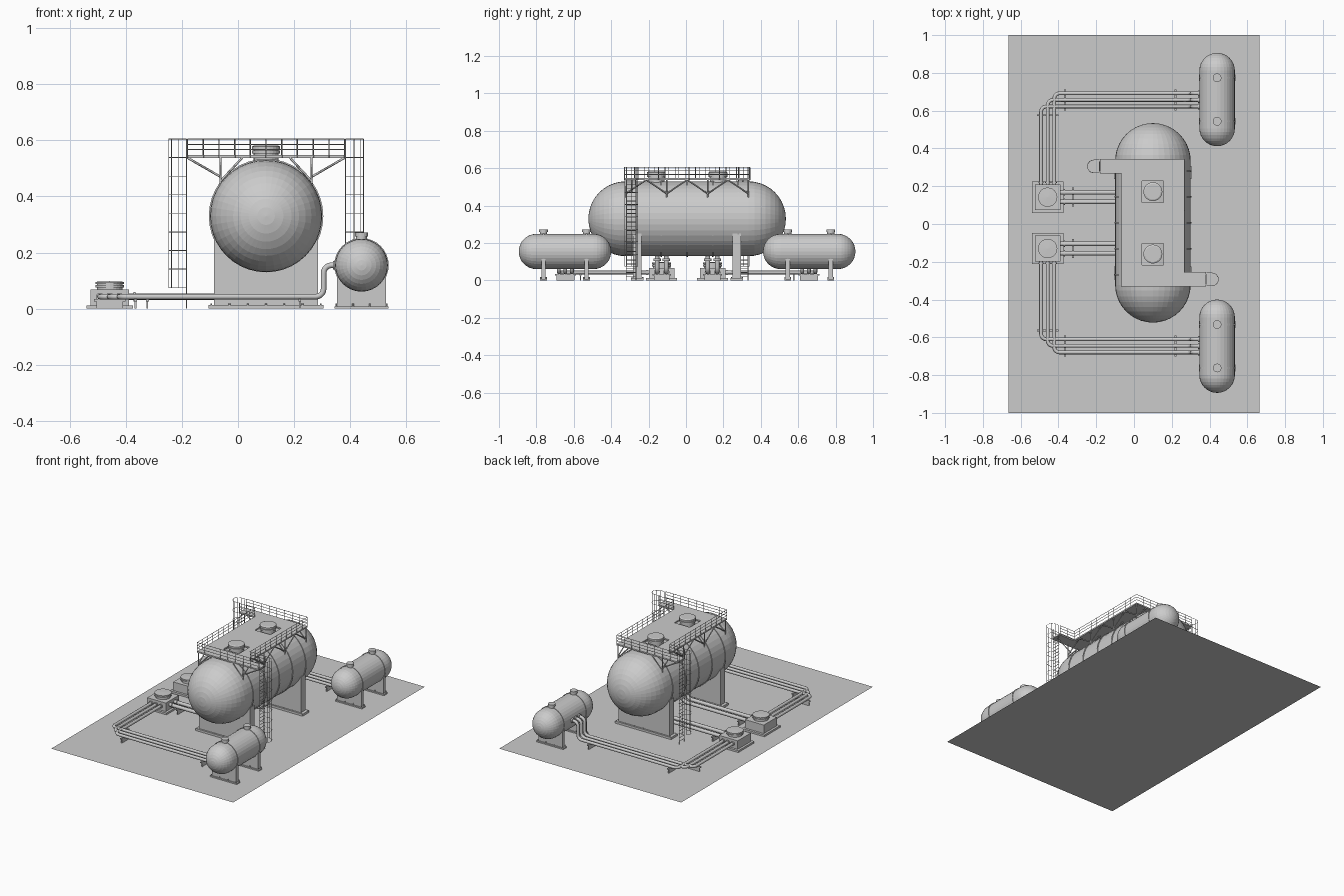
import bpy, bmesh
from math import sin, cos, pi, sqrt
from mathutils import Vector, Matrix

if "Cube" in bpy.data.objects:
    bpy.data.objects.remove(bpy.data.objects["Cube"])

YC = 0.006   # mirror plane of the plant
TX = 0.1     # main tank axis x


def finish(name, bm):
    bmesh.ops.recalc_face_normals(bm, faces=bm.faces)
    me = bpy.data.meshes.new(name)
    bm.to_mesh(me)
    bm.free()
    ob = bpy.data.objects.new(name, me)
    bpy.context.collection.objects.link(ob)
    return ob


def boxes(name, items):
    """items: (x0, x1, y0, y1, z0, z1)"""
    bm = bmesh.new()
    for x0, x1, y0, y1, z0, z1 in items:
        m = Matrix.Translation(((x0+x1)/2, (y0+y1)/2, (z0+z1)/2)) @ Matrix.Diagonal((x1-x0, y1-y0, z1-z0, 1))
        bmesh.ops.create_cube(bm, size=1, matrix=m)
    return finish(name, bm)


def lathe(name, profile, center, axis='Z', segs=24):
    """profile: (radius, distance along axis)"""
    bm = bmesh.new()
    rings = []
    for r, t in profile:
        ring = []
        for i in range(segs if r > 1e-5 else 1):
            a = 2*pi*i/segs
            c, s = r*cos(a), r*sin(a)
            p = {'Z': (c, s, t), 'Y': (c, t, s), 'X': (t, c, s)}[axis]
            ring.append(bm.verts.new(Vector(p) + Vector(center)))
        rings.append(ring)
    for A, B in zip(rings, rings[1:]):
        for i in range(segs):
            j = (i+1) % segs
            f = [A[i % len(A)], A[j % len(A)], B[j % len(B)], B[i % len(B)]]
            bm.faces.new(list(dict.fromkeys(f)))
    return finish(name, bm)


def tubes(name, paths, r, res=0):
    """Round bars along polylines, turned into one mesh."""
    cu = bpy.data.curves.new(name, 'CURVE')
    cu.dimensions = '3D'
    cu.bevel_depth, cu.bevel_resolution, cu.use_fill_caps = r, res, True
    for path in paths:
        sp = cu.splines.new('POLY')
        sp.points.add(len(path)-1)
        for p, q in zip(sp.points, path):
            p.co = (*q, 1)
    ob = bpy.data.objects.new(name, cu)
    bpy.context.collection.objects.link(ob)
    bpy.ops.object.select_all(action='DESELECT')
    ob.select_set(True)
    bpy.context.view_layer.objects.active = ob
    bpy.ops.object.convert(target='MESH')
    return ob


def fillet(path, r, n=5):
    """Round the right-angled corners of a path."""
    pts = [Vector(p) for p in path]
    out = [pts[0]]
    for a, b, c in zip(pts, pts[1:], pts[2:]):
        u, v = (a-b).normalized(), (c-b).normalized()
        o = b + (u+v)*r
        out += [o - v*r*cos(pi/2*k/n) - u*r*sin(pi/2*k/n) for k in range(n+1)]
    return out + [pts[-1]]


def capsule(name, center, r, half, segs, rings):
    a = [pi/2*k/rings for k in range(rings+1)]
    prof = [(r*sin(t), -half - r*cos(t)) for t in a]
    prof += [(r*cos(t), half + r*sin(t)) for t in a]
    return lathe(name, prof, center, 'Y', segs)


def band(name, center, r, w, segs):
    lathe(name, [(r-.006, -w), (r, -w), (r, w), (r-.006, w)], center, 'Y', segs)


def saddle(name, x, y, hw, hy, ztop, pw, py, pz):
    boxes(name, [(x-hw, x+hw, y-hy, y+hy, pz, ztop), (x-pw, x+pw, y-py, y+py, 0, pz)])


# concrete pad
bm = bmesh.new()
bmesh.ops.create_grid(bm, x_segments=1, y_segments=1, size=1, matrix=Matrix.Diagonal((.665, 1, 1, 1)))
finish("ground_pad", bm)

# main tank with bands
capsule("main_tank", (TX, YC, .33), .2, .328, 40, 10)
for k in range(-2, 3):
    band("main_tank_band", (TX, YC + k*.137, .33), .204, .004, 40)

# walkway: half sizes, hatch openings left free
PX, PY, HY, HO = .167, .336, .165, .057
PZ0, PZ1, RZ = .538, .547, .605
slabs = [(TX-PX, TX+PX, YC+a, YC+b, PZ0, PZ1) for a, b in
         ((-PY, -HY-HO), (-HY+HO, HY-HO), (HY+HO, PY))]
for s in (1, -1):
    slabs += [(TX-PX, TX-HO, YC+s*HY-HO, YC+s*HY+HO, PZ0, PZ1),
              (TX+HO, TX+PX, YC+s*HY-HO, YC+s*HY+HO, PZ0, PZ1)]
EX, EY = .28, .262
slabs += [(TX-EX, TX-PX, YC+EY, YC+PY, PZ0, PZ1), (TX+PX, TX+EX, YC-PY, YC-EY, PZ0, PZ1)]
boxes("walkway_deck", slabs)

rails, posts, frame, ladder, cage = [], [], [], [], []
for s in (1, -1):
    def P(x, y, z):   # half-turn symmetry of the walkway
        return (TX + s*x, YC + s*y, z)

    # guard rail: inner gate side, long side, end side
    line = [(-EX, EY), (-PX, EY), (-PX, -PY), (EX, -PY)]
    for z in (.567, .586, RZ):
        rails.append([P(x, y, z) for x, y in line])
    for (x0, y0), (x1, y1) in zip(line, line[1:]):
        n = max(2, round(sqrt((x1-x0)**2+(y1-y0)**2)/.055))
        posts += [[P(x0+(x1-x0)*k/n, y0+(y1-y0)*k/n, z) for z in (PZ0, RZ)] for k in range(n+1)]

    # walkway supports and diagonal braces
    ys = (-.328, -.109, .109, .328)
    for y in ys:
        frame.append([P(-PX+.005, y, .43), P(-PX+.005, y, PZ0)])
        frame.append([P(-PX+.005, y, .455), P(-.085, y, PZ0)])
    for a, b in zip(ys, ys[1:]):
        m = (a+b)/2
        frame += [[P(-PX+.005, a, .465), P(-PX+.005, m, PZ0)], [P(-PX+.005, b, .465), P(-PX+.005, m, PZ0)]]
    frame.append([P(-PX+.005, EY+.035, .47), P(-EX, EY+.035, PZ0)])

    # ladder with safety cage
    ly, lw, lx, cr = (EY+PY)/2, .026, -EX-.003, .034
    for d in (-lw, lw):
        ladder.append([P(lx, ly+d, 0), P(lx, ly+d, RZ)])
    for k in range(24):
        z = .02 + k*.0225
        ladder.append([P(lx, ly-lw, z), P(lx, ly+lw, z)])
    arc = [(lx, -cr)] + [(lx-.03-cr*sin(pi*k/8), -cr*cos(pi*k/8)) for k in range(9)] + [(lx, cr)]
    for k in range(9):
        z = .075 + k*(RZ-.075)/8
        cage.append([P(x, ly+y, z) for x, y in arc])
    for i in (1, 3, 5, 7, 9):
        x, y = arc[i]
        cage.append([P(x, ly+y, .075), P(x, ly+y, RZ)])
tubes("guard_rails", rails, .0018)
tubes("guard_posts", posts, .0018)
tubes("walkway_frame", frame, .004)
tubes("ladders", ladder, .002)
tubes("ladder_cages", cage, .0014)

# everything mirrored front to back
pipes, tank_pipes, stands, bolts = [], [], [], []
for s in (1, -1):
    # main saddle
    saddle("main_saddle", TX, YC+s*.266, .185, .023, .25, .205, .034, .014)
    bolts += [(TX+k*.065, YC+s*.266+d) for k in (-3, -2, -1, 0, 1, 2, 3) for d in (-.029, .029)]

    # manhole on top
    lathe("manhole", [(0, .5), (.044, .5), (.044, .553), (.05, .553), (.05, .564), (.044, .564),
                      (.044, .567), (.05, .567), (.05, .578), (.042, .582), (0, .582)], (TX, YC+s*HY, 0))

    # small tank, bands, nozzles, saddles
    sx, sy, sz = .44, YC+s*.653, .155
    capsule("small_tank", (sx, sy, sz), .094, .153, 32, 8)
    for d in (-.115, .115):
        saddle("small_saddle", sx, sy+d, .088, .011, .115, .097, .018, .008)
        bolts += [(sx+k*.03, sy+d+e) for k in (-3, -1, 1, 3) for e in (-.0145, .0145)]
        band("small_tank_band", (sx, sy+d, sz), .097, .005, 32)
        lathe("small_nozzle", [(.019, .23), (.019, .258), (.023, .258), (.023, .272), (0, .272)],
              (sx, sy+d, 0), segs=16)

    # pump pit with lid
    px, py = -.457, YC+s*.136
    boxes("pump_pit", [(px-.083, px+.083, py-.083, py+.083, 0, .012),
                       (px-.068, px+.068, py-.068, py+.068, .012, .068)])
    lathe("pump_lid", [(.046, .06), (.046, .076), (.051, .076), (.051, .085), (.046, .085), (.046, .088),
                       (.051, .088), (.051, .096), (0, .098)], (px, py, 0))

    # pipes from pump pit to small tank
    for k in (-1, 0, 1):
        x, y = px - k*.035, YC + s*(.651 - k*.035)
        pipes.append(fillet([(x, py+s*.05, .043), (x, y, .043), (.305, y, .043), (.305, y, .155), (.37, y, .155)], .028))
        lathe("pipe_flange", [(0, -.004), (.016, -.004), (.016, .004), (0, .004)], (.342, y, .155), 'X', 16)
        lathe("pipe_collar", [(0, -.003), (.014, -.003), (.014, .003), (0, .003)], (x, py+s*.078, .043), 'Y', 16)

    # pipes from pump pit to main tank
    for d in (-.025, .025):
        tank_pipes.append(fillet([(px+.05, py+d, .043), (TX, py+d, .043), (TX, py+d, .15)], .03))
        lathe("tank_flange", [(0, .105), (.02, .105), (.02, .118), (0, .118)], (TX, py+d, 0), segs=16)
        lathe("tank_collar", [(0, -.003), (.017, -.003), (.017, .003), (0, .003)], (px+.088, py+d, .043), 'X', 16)

    # pipe stands: cross bar and short wall
    for x, y, w in ((-.365, YC+s*.651, .056), (.22, YC+s*.651, .056), (-.323, py, .05)):
        stands += [(x-.005, x+.005, y-w, y+w, .026, .034), (x-.003, x+.003, y-w+.008, y+w-.008, 0, .026)]
    y = YC + s*.57
    stands += [(px-.056, px+.056, y-.005, y+.005, .026, .034), (px-.048, px+.048, y-.003, y+.003, 0, .026)]
tubes("transfer_pipes", pipes, .01, 2)
tubes("main_tank_pipes", tank_pipes, .012, 2)
boxes("pipe_stands", stands)

# anchor bolts
tubes("anchor_bolts", [[(x, y, 0), (x, y, .018)] for x, y in bolts], .003, 0)
